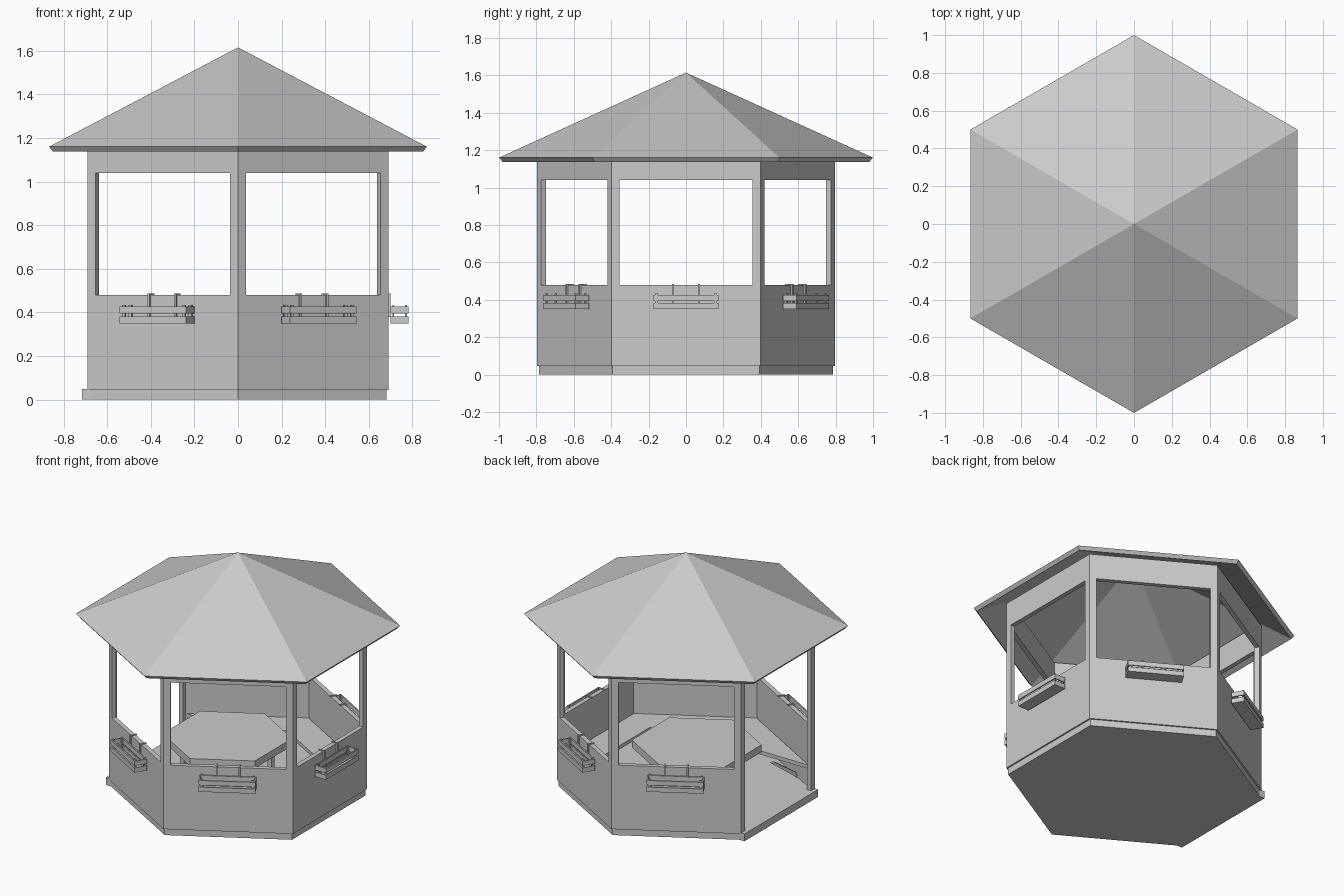
import bpy, bmesh, math
from mathutils import Vector

cube = bpy.data.objects.get("Cube")
if cube:
    bpy.data.objects.remove(cube)

grey = bpy.data.materials.new("plain_grey")
grey.use_nodes = True
grey.diffuse_color = (0.6, 0.6, 0.6, 1)
grey.node_tree.nodes["Principled BSDF"].inputs["Base Color"].default_value = (0.6, 0.6, 0.6, 1)

T30 = math.tan(math.radians(30))
APOTHEM, THICK = 0.69, 0.03
DOOR = 180
WALLS = [0, 60, 120, 240, 300]


def finish(name, bm):
    bmesh.ops.recalc_face_normals(bm, faces=bm.faces)
    mesh = bpy.data.meshes.new(name)
    bm.to_mesh(mesh)
    bm.free()
    mesh.materials.append(grey)
    obj = bpy.data.objects.new(name, mesh)
    bpy.context.collection.objects.link(obj)
    return obj


def at(angle, u, n, z):
    """Point on a side: u along the wall, n outward from the centre."""
    a = math.radians(angle)
    return Vector((n * math.cos(a) - u * math.sin(a), n * math.sin(a) + u * math.cos(a), z))


def hexagon(radius, cx=0):
    return [(cx + radius * math.cos(math.radians(a)), radius * math.sin(math.radians(a)))
            for a in range(30, 390, 60)]


def add_prism(bm, outline, z0, z1):
    low = [bm.verts.new((x, y, z0)) for x, y in outline]
    high = [bm.verts.new((x, y, z1)) for x, y in outline]
    bm.faces.new(low)
    bm.faces.new(high)
    for i in range(len(low)):
        j = (i + 1) % len(low)
        bm.faces.new((low[i], low[j], high[j], high[i]))


def add_box(bm, angle, u, n, z):
    """Box in the frame of one side, from (low, high) pairs."""
    corners = [(u[0], n[0]), (u[1], n[0]), (u[1], n[1]), (u[0], n[1])]
    add_prism(bm, [at(angle, a, b, 0).xy for a, b in corners], *z)


def prism(name, outline, z0, z1):
    bm = bmesh.new()
    add_prism(bm, outline, z0, z1)
    return finish(name, bm)


# Floor and door threshold
prism("floor", hexagon(0.785), 0, 0.05)
bm = bmesh.new()
add_box(bm, DOOR, (-0.395, 0.395), (0.66, 0.715), (0, 0.05))
finish("door_threshold", bm)


# Walls: mitred frames around a window or the doorway
def wall(angle, is_door):
    bm = bmesh.new()
    z0, z1, top = 0.045, 1.21, 1.04
    sill = z0 if is_door else 0.48
    rings = []
    for n in (APOTHEM, APOTHEM - THICK):
        w, h = n * T30, 0.355
        outer = [(-w, z0), (w, z0), (w, z1), (-w, z1)]
        inner = [(-h, sill), (h, sill), (h, top), (-h, top)]
        rings.append([[bm.verts.new(at(angle, u, n, z)) for u, z in loop] for loop in (outer, inner)])
    (oo, oi), (io, ii) = rings
    for i in range(1 if is_door else 0, 4):
        j = (i + 1) % 4
        for quad in ((oo[i], oo[j], oi[j], oi[i]), (io[i], io[j], ii[j], ii[i]),
                     (oo[i], oo[j], io[j], io[i]), (oi[i], oi[j], ii[j], ii[i])):
            bm.faces.new(quad)
    finish(f"wall_{angle}", bm)


for angle in WALLS:
    wall(angle, False)
wall(DOOR, True)

# Roof: hollow six-sided pyramid with thin sloping eaves
bm = bmesh.new()
shells = []
for radius, z, apex in ((1.0, 1.16, 1.615), (0.98, 1.138, 1.588)):
    rim = [bm.verts.new((x, y, z)) for x, y in hexagon(radius)]
    tip = bm.verts.new((0, 0, apex))
    for i in range(6):
        bm.faces.new((rim[i], rim[(i + 1) % 6], tip))
    shells.append(rim)
for i in range(6):
    j = (i + 1) % 6
    bm.faces.new((shells[0][i], shells[0][j], shells[1][j], shells[1][i]))
finish("roof", bm)

# Bench running round every side but the doorway
outer, inner = 0.756, 0.53
end_y = outer / 2
end_x = (inner - end_y) / T30
back = [at(a, 0, outer, 0).xy for a in (210, 270, 330, 390, 450, 510)]
front = [at(a, 0, inner, 0).xy for a in (90, 30, -30, -90)]
prism("bench_seat", back + [(-end_x, end_y)] + front + [(-end_x, -end_y)], 0.18, 0.205)

# Diagonal bench brackets
bm = bmesh.new()
for angle in WALLS:
    for u in (-0.2, 0.2):
        profile = [(0.655, 0.05), (0.655, 0.08), (0.51, 0.18), (0.48, 0.18)]
        sides = [[bm.verts.new(at(angle, u + d, n, z)) for n, z in profile] for d in (-0.01, 0.01)]
        bm.faces.new(sides[0])
        bm.faces.new(sides[1])
        for i in range(4):
            j = (i + 1) % 4
            bm.faces.new((sides[0][i], sides[0][j], sides[1][j], sides[1][i]))
finish("bench_brackets", bm)

# Table
TABLE_X = -0.08
prism("table_top", hexagon(0.4, TABLE_X), 0.3, 0.35)
bm = bmesh.new()
for x, y in hexagon(0.27, TABLE_X):
    add_prism(bm, [(x + a, y + b) for a, b in ((-.015, -.015), (.015, -.015), (.015, .015), (-.015, .015))],
              0.05, 0.3)
finish("table_legs", bm)

# Slatted flower boxes hung from the window sills
for angle in WALLS:
    bm = bmesh.new()
    half, n0, n1, t = 0.175, 0.7, 0.782, 0.008
    add_box(bm, angle, (-half, half), (n0, n1), (0.35, 0.358))
    for z in ((0.35, 0.382), (0.395, 0.427)):
        for n in (n0, n1 - t):
            add_box(bm, angle, (-half, half), (n, n + t), z)
        for u in (-half, half - t):
            add_box(bm, angle, (u, u + t), (n0 + t, n1 - t), z)
    for u in (-half + t, half - 3 * t):
        for n in (n0 + t, n1 - 2 * t):
            add_box(bm, angle, (u, u + 2 * t), (n, n + t), (0.355, 0.435))
    for u in (-0.07, 0.07):
        add_box(bm, angle, (u - 0.005, u + 0.005), (0.691, 0.7), (0.38, 0.484))
        add_box(bm, angle, (u - 0.005, u + 0.005), (0.655, 0.7), (0.48, 0.486))
    finish(f"flower_box_{angle}", bm)
